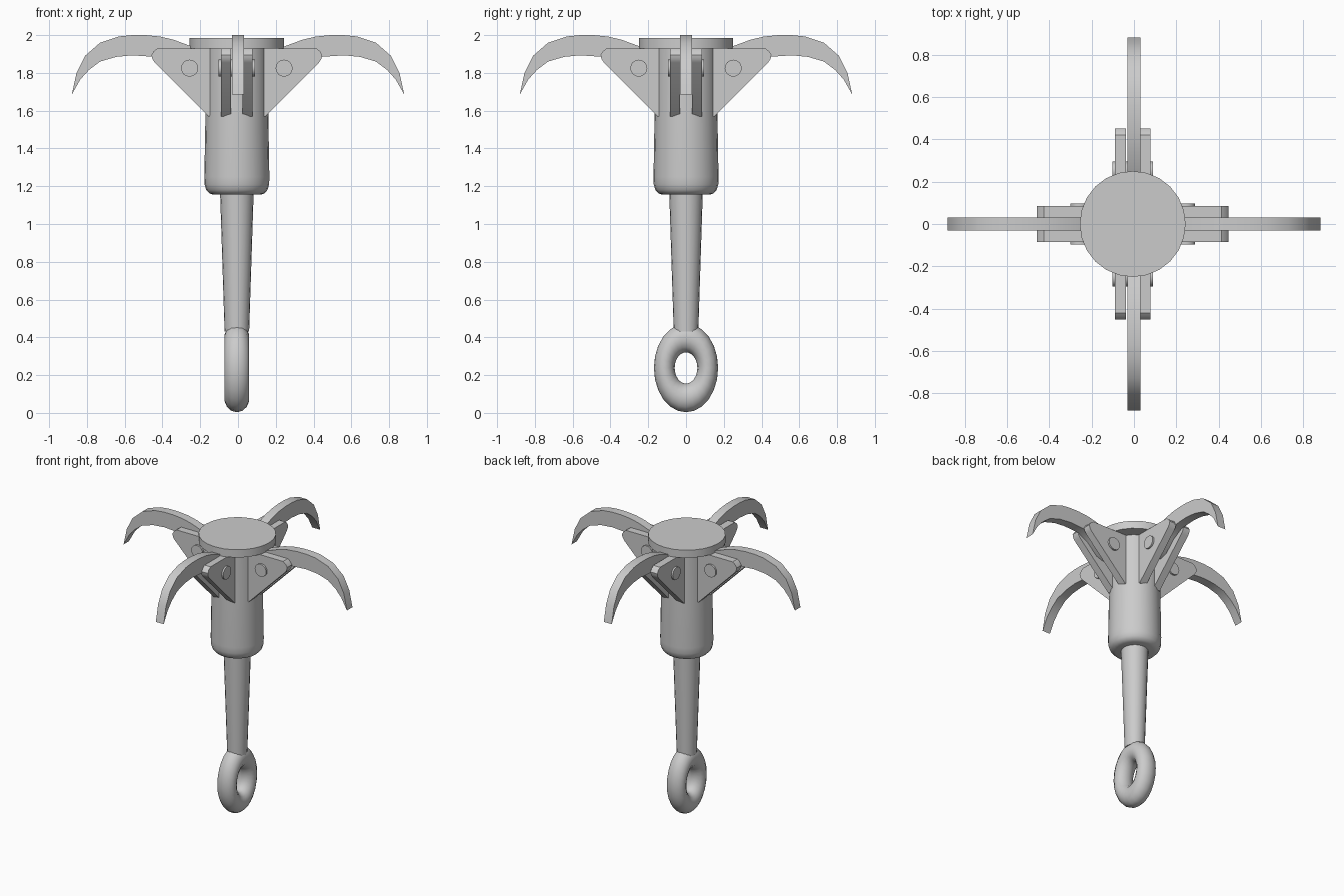
import bpy, bmesh, math
from mathutils import Matrix

if "Cube" in bpy.data.objects:
    bpy.data.objects.remove(bpy.data.objects["Cube"])

OFF = -0.006  # slight sideways offset of the hub parts


def finish(name, bm, angle=None):
    bmesh.ops.recalc_face_normals(bm, faces=bm.faces[:])
    me = bpy.data.meshes.new(name)
    bm.to_mesh(me)
    bm.free()
    ob = bpy.data.objects.new(name, me)
    bpy.context.collection.objects.link(ob)
    if angle:
        bpy.ops.object.select_all(action='DESELECT')
        bpy.context.view_layer.objects.active = ob
        ob.select_set(True)
        bpy.ops.object.shade_smooth_by_angle(angle=math.radians(angle))
    return ob


def lathe(name, profile, sides, angle=35):
    bm = bmesh.new()
    rings = [[bm.verts.new((OFF + r * math.cos(2 * math.pi * i / sides),
                            r * math.sin(2 * math.pi * i / sides), z))
              for i in range(sides)] for r, z in profile]
    for a, b in zip(rings, rings[1:]):
        for i in range(sides):
            j = (i + 1) % sides
            bm.faces.new((a[i], a[j], b[j], b[i]))
    bm.faces.new(rings[0])
    bm.faces.new(rings[-1])
    return finish(name, bm, angle)


def plate(name, profile, y0, y1, turn, off, angle=None):
    # outline in x-z, extruded from y0 to y1, then turned about z
    bm = bmesh.new()
    f = bm.faces.new([bm.verts.new((x, y0, z)) for x, z in profile])
    ext = bmesh.ops.extrude_face_region(bm, geom=[f])['geom']
    bmesh.ops.translate(bm, vec=(0, y1 - y0, 0),
                        verts=[v for v in ext if isinstance(v, bmesh.types.BMVert)])
    bmesh.ops.transform(bm, verts=bm.verts[:],
                        matrix=Matrix.Translation((off, 0, 0)) @ Matrix.Rotation(turn, 4, 'Z'))
    return finish(name, bm, angle)


# rope eye at the bottom
bpy.ops.mesh.primitive_torus_add(major_radius=0.115, minor_radius=0.055,
                                 major_segments=24, minor_segments=14,
                                 location=(OFF, 0, 0.238), rotation=(0, math.pi / 2, 0))
eye = bpy.context.object
eye.name = "rope_eye"
eye.scale = (1.38, 1, 1.22)
bpy.ops.object.shade_smooth()

# shaft, body and cap
lathe("shaft", [(0.065, 0.43), (0.089, 1.17)], 20)
lathe("body", [(0.125, 1.155), (0.145, 1.162), (0.162, 1.18), (0.171, 1.21),
               (0.172, 1.25), (0.166, 1.60), (0.166, 1.94)], 24)
lathe("cap", [(0.25, 1.93), (0.25, 1.985)], 24)

# outlines of the bracket plate and the claw
bracket = [(0.10, 1.93), (0.42, 1.93), (0.44, 1.915), (0.452, 1.895),
           (0.448, 1.875), (0.435, 1.855), (0.15, 1.57), (0.10, 1.57)]
claw = [(0.17, 1.90), (0.245, 1.94), (0.34, 1.975), (0.41, 1.992), (0.49, 2.0),
        (0.56, 2.0), (0.63, 1.993), (0.73, 1.96), (0.81, 1.89), (0.855, 1.80),
        (0.88, 1.685), (0.835, 1.765), (0.79, 1.815), (0.73, 1.86), (0.645, 1.885),
        (0.56, 1.893), (0.44, 1.885), (0.36, 1.84), (0.29, 1.77), (0.23, 1.75),
        (0.17, 1.78)]

# four arms: claw, two bracket plates and a pivot pin each
for k in range(4):
    turn = k * math.pi / 2
    plate(f"claw_{k}", claw, -0.031, 0.031, turn, 0, 30)
    for s, side in ((-1, "a"), (1, "b")):
        plate(f"bracket_{k}{side}", bracket, s * 0.031, s * 0.084, turn, OFF, 30)
    pin = [(0.25 + 0.045 * math.cos(2 * math.pi * i / 16),
            1.825 + 0.045 * math.sin(2 * math.pi * i / 16)) for i in range(16)]
    plate(f"pivot_pin_{k}", pin, -0.096, 0.096, turn, OFF, 30)
